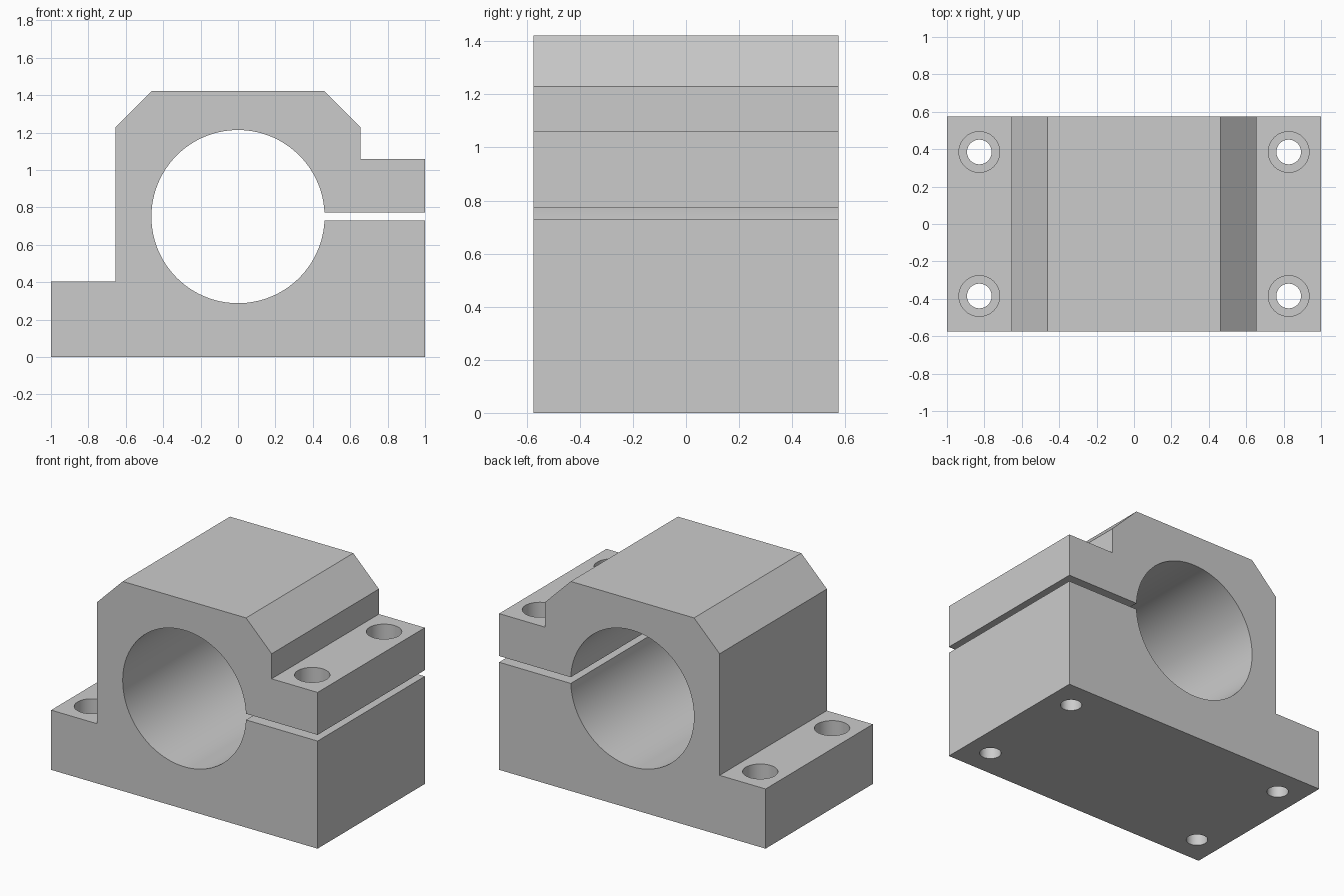
import bpy, bmesh
from math import sin, cos, asin, pi, tau

if "Cube" in bpy.data.objects:
    bpy.data.objects.remove(bpy.data.objects["Cube"], do_unlink=True)

HALF_Y = 0.575
BORE_Z, BORE_R = 0.751, 0.463
SLOT_LOW, SLOT_HIGH = 0.73, 0.772
HOLE_X, HOLE_Y = 0.827, 0.385
HOLE_R, SEAT_R, SEAT_DEPTH = 0.066, 0.109, 0.13

grey = bpy.data.materials.new("machined grey")
grey.use_nodes = True
colour = (0.6, 0.6, 0.6, 1)
grey.diffuse_color = colour
grey.node_tree.nodes["Principled BSDF"].inputs["Base Color"].default_value = colour


def make_object(name, bm):
    bmesh.ops.recalc_face_normals(bm, faces=bm.faces[:])
    mesh = bpy.data.meshes.new(name)
    bm.to_mesh(mesh)
    bm.free()
    mesh.materials.append(grey)
    obj = bpy.data.objects.new(name, mesh)
    bpy.context.collection.objects.link(obj)
    return obj


# Split clamp outline: outer edge, then through the slot and round the bore
outline = [(1, SLOT_LOW), (1, 0), (-1, 0), (-1, 0.405), (-0.655, 0.405),
           (-0.655, 1.23), (-0.463, 1.422), (0.463, 1.422), (0.655, 1.23),
           (0.655, 1.06), (1, 1.06), (1, SLOT_HIGH)]
start = asin((SLOT_HIGH - BORE_Z) / BORE_R)
end = tau + asin((SLOT_LOW - BORE_Z) / BORE_R)
steps = 96
for i in range(steps + 1):
    a = start + (end - start) * i / steps
    outline.append((BORE_R * cos(a), BORE_Z + BORE_R * sin(a)))

bm = bmesh.new()
face = bm.faces.new([bm.verts.new((x, -HALF_Y, z)) for x, z in outline])
extruded = bmesh.ops.extrude_face_region(bm, geom=[face])["geom"]
bmesh.ops.translate(bm, vec=(0, 2 * HALF_Y, 0),
                    verts=[g for g in extruded if isinstance(g, bmesh.types.BMVert)])
block = make_object("clamp_block", bm)


# Stepped bolt hole cutter: narrow shank with a wide head seat
def add_bolt_hole(bm, x, y, top):
    profile = [(HOLE_R, -0.1), (HOLE_R, top - SEAT_DEPTH),
               (SEAT_R, top - SEAT_DEPTH), (SEAT_R, top + 0.1)]
    n = 40
    rings = [[bm.verts.new((x + r * cos(tau * i / n), y + r * sin(tau * i / n), z))
              for i in range(n)] for r, z in profile]
    for low, high in zip(rings, rings[1:]):
        for i in range(n):
            j = (i + 1) % n
            bm.faces.new((low[i], low[j], high[j], high[i]))
    bm.faces.new(rings[0][::-1])
    bm.faces.new(rings[-1])


bm = bmesh.new()
for side, top in ((-1, 0.405), (1, 1.06)):
    for y in (-HOLE_Y, HOLE_Y):
        add_bolt_hole(bm, side * HOLE_X, y, top)
cutter = make_object("bolt_hole_cutter", bm)
cutter.hide_render = True

# Cut the holes, then remove the helper
cut = block.modifiers.new("bolt holes", 'BOOLEAN')
cut.operation = 'DIFFERENCE'
cut.solver = 'EXACT'
cut.object = cutter
bpy.ops.object.select_all(action='DESELECT')
block.select_set(True)
bpy.context.view_layer.objects.active = block
bpy.ops.object.modifier_apply(modifier=cut.name)
bpy.data.objects.remove(cutter, do_unlink=True)

# Smooth round walls with crisp edges
bpy.ops.object.shade_smooth_by_angle(angle=pi / 6)
